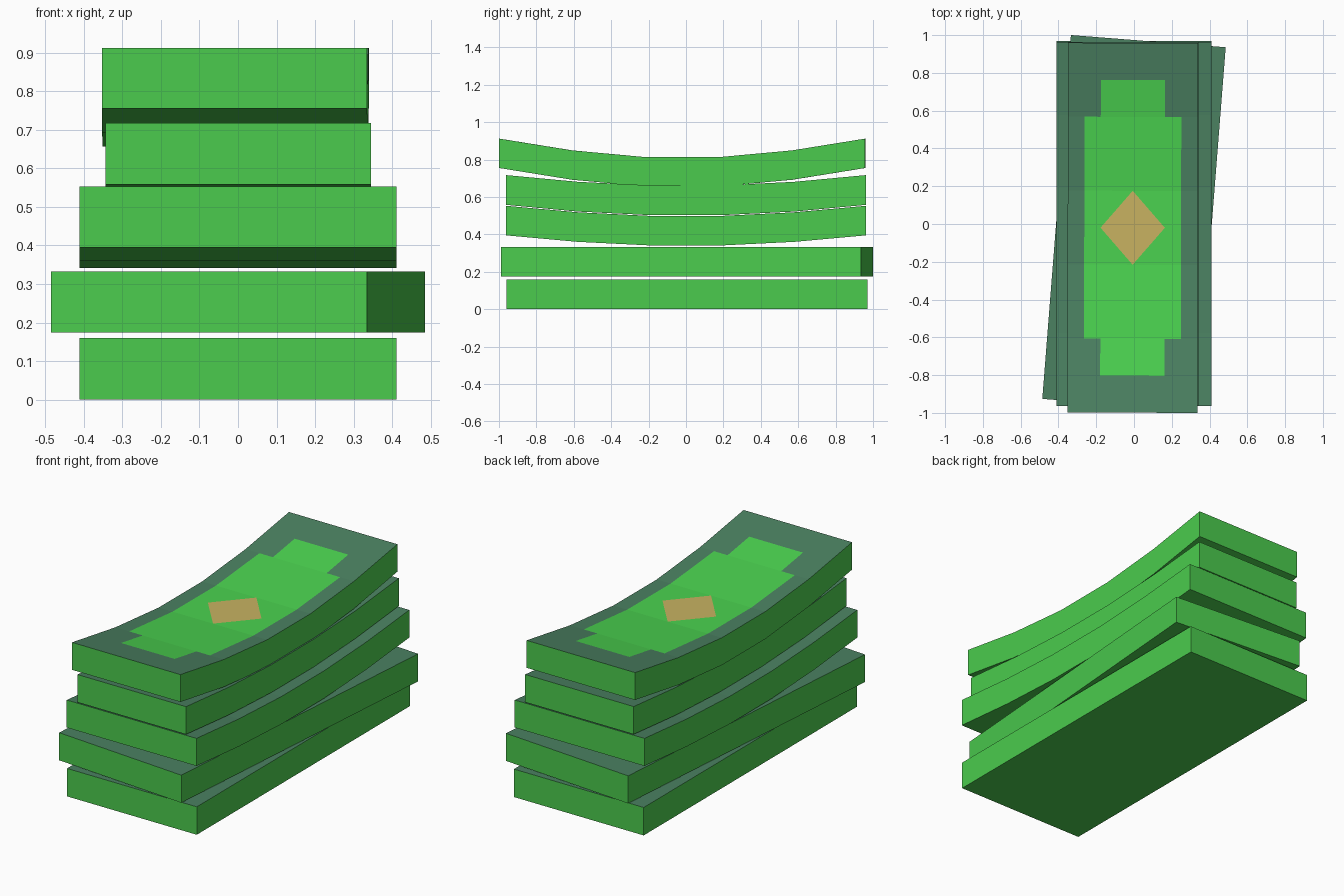
import bpy, bmesh, math

if "Cube" in bpy.data.objects:
    bpy.data.objects.remove(bpy.data.objects["Cube"])

def material(name, color):
    m = bpy.data.materials.new(name)
    m.diffuse_color = (*color, 1)
    m.use_nodes = True
    m.node_tree.nodes["Principled BSDF"].inputs["Base Color"].default_value = m.diffuse_color
    return m

MATS = [material("paper_edge", (0.07, 0.60, 0.075)),
        material("note_border", (0.07, 0.22, 0.12)),
        material("note_panel", (0.07, 0.65, 0.08)),
        material("note_emblem", (0.58, 0.45, 0.12))]
EDGE, BORDER, PANEL, EMBLEM = range(4)

COLS = (-1, -0.745, -0.495, 0.495, 0.745, 1)
ROWS = (-1, -0.8, -0.6, -0.2, 0.2, 0.6, 0.8, 1)


def bundle(name, half_w, half_l, z, thick, loc, turn=0, mid=0, end=0):
    """Bundle of notes; mid and end are how far the lengthwise bend lifts."""
    lift = [end, (mid + end) / 2, mid, 0, 0, mid, (mid + end) / 2, end]
    bm = bmesh.new()
    top = [[bm.verts.new((c * half_w, r * half_l, thick + h)) for c in COLS]
           for r, h in zip(ROWS, lift)]
    low = [[bm.verts.new((s * half_w, r * half_l, h)) for s in (-1, 1)]
           for r, h in zip(ROWS, lift)]

    def face(verts, mat):
        bm.faces.new(verts).material_index = mat

    for j in range(len(ROWS) - 1):
        a, b = top[j], top[j + 1]
        # printed top: stepped panel with a diamond in the middle
        for i in range(len(COLS) - 1):
            quad = [a[i], a[i + 1], b[i + 1], b[i]]
            if (i, j) == (2, 3):
                d = [bm.verts.new((quad[k].co + quad[(k + 1) % 4].co) / 2)
                     for k in range(4)]
                face(d, EMBLEM)
                for k in range(4):
                    face([d[k - 1], quad[k], d[k]], PANEL)
                continue
            inner = (2 <= j <= 4 and 1 <= i <= 3) or (i == 2 and 1 <= j <= 5)
            face(quad, PANEL if inner else BORDER)
        # underside and long sides
        c, e = low[j], low[j + 1]
        face([c[0], e[0], e[1], c[1]], EDGE)
        face([a[0], b[0], e[0], c[0]], EDGE)
        face([c[1], e[1], b[-1], a[-1]], EDGE)
    # short ends
    face([low[0][0], low[0][1]] + top[0][::-1], EDGE)
    face([low[-1][1], low[-1][0]] + top[-1], EDGE)
    # weld the diamond corners into the neighbouring panels
    inside = [v for v in bm.verts if abs(v.co.x) < half_w * 0.5
              and abs(v.co.y) < half_l * 0.21 and v.co.z > thick / 2]
    bmesh.ops.remove_doubles(bm, verts=inside, dist=1e-5)
    bmesh.ops.recalc_face_normals(bm, faces=bm.faces)
    mesh = bpy.data.meshes.new(name)
    bm.to_mesh(mesh)
    bm.free()
    for m in MATS:
        mesh.materials.append(m)
    ob = bpy.data.objects.new(name, mesh)
    ob.location = (*loc, z)
    ob.rotation_euler.z = math.radians(turn)
    bpy.context.collection.objects.link(ob)


# stack from the bottom up
bundle("bottom_bundle", 0.411, 0.965, 0, 0.16, (0, 0.005))
bundle("turned_bundle", 0.411, 0.966, 0.174, 0.158, (0, 0.005), turn=-4.5)
bundle("wide_bent_bundle", 0.411, 0.963, 0.341, 0.158, (0, 0), mid=0.019, end=0.054)
bundle("narrow_bent_bundle", 0.344, 0.963, 0.503, 0.159, (0.001, 0), mid=0.019, end=0.055)
bundle("top_bundle", 0.344, 0.979, 0.656, 0.157, (-0.007, -0.02), turn=-0.12,
       mid=0.036, end=0.099)
